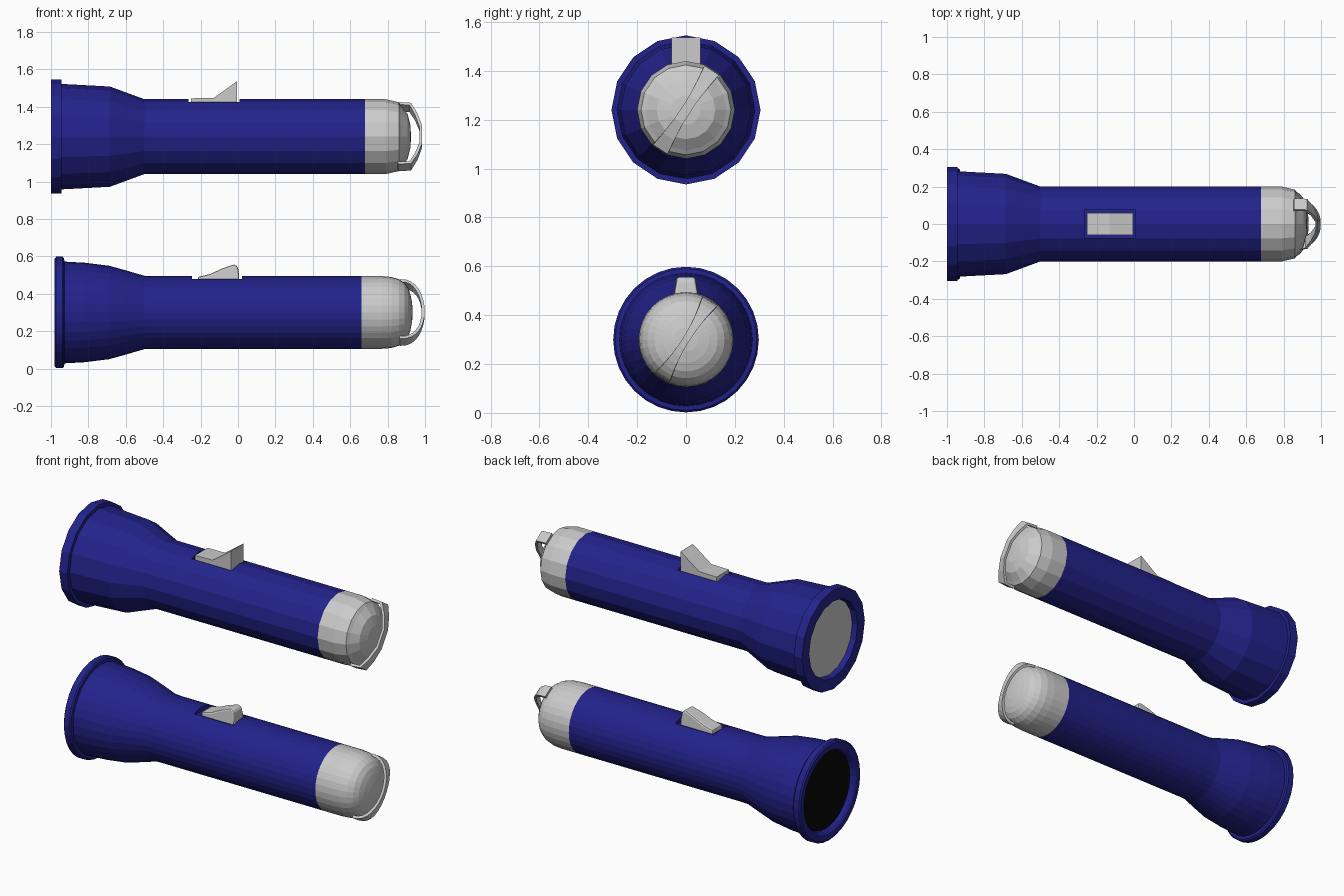
import bpy, bmesh
from math import sin, cos, pi, radians

if "Cube" in bpy.data.objects:
    bpy.data.objects.remove(bpy.data.objects["Cube"])


def material(name, rgb):
    m = bpy.data.materials.new(name)
    m.diffuse_color = (*rgb, 1)
    m.use_nodes = True
    m.node_tree.nodes["Principled BSDF"].inputs["Base Color"].default_value = m.diffuse_color
    return m


BLUE = material("blue_plastic", (0.016, 0.016, 0.26))
BLACK = material("black_lens", (0.002, 0.002, 0.002))


def finish(bm, name, mat=None):
    bmesh.ops.recalc_face_normals(bm, faces=bm.faces)
    me = bpy.data.meshes.new(name)
    bm.to_mesh(me)
    bm.free()
    ob = bpy.data.objects.new(name, me)
    bpy.context.collection.objects.link(ob)
    if mat:
        me.materials.append(mat)
    return ob


def lathe(name, profile, n, cz, mat=None):
    """Spin (x, radius) points around the x axis at height cz."""
    bm = bmesh.new()
    rings = []
    for x, r in profile:
        if r == 0:
            rings.append([bm.verts.new((x, 0, cz))] * n)
        else:
            rings.append([bm.verts.new((x, r * sin(2 * pi * i / n), cz + r * cos(2 * pi * i / n)))
                          for i in range(n)])
    for a, b in zip(rings, rings[1:]):
        for i in range(n):
            j = (i + 1) % n
            bm.faces.new(list(dict.fromkeys((a[i], a[j], b[j], b[i]))))
    return finish(bm, name, mat)


def prism(name, points, cz, mat=None):
    """Extrude an (x, height above axis, half width) outline across y."""
    bm = bmesh.new()
    sides = [[bm.verts.new((x, s * w, cz + z)) for x, z, w in points] for s in (-1, 1)]
    for side in sides:
        bm.faces.new(side)
    n = len(points)
    for i in range(n):
        j = (i + 1) % n
        bm.faces.new((sides[0][i], sides[0][j], sides[1][j], sides[1][i]))
    return finish(bm, name, mat)


def cut_pocket(body, x0, x1, floor, half, cz):
    cutter = prism("pocket_cutter", [(x0, floor, half), (x1, floor, half),
                                     (x1, 0.3, half), (x0, 0.3, half)], cz)
    cutter.hide_render = True
    mod = body.modifiers.new("pocket", 'BOOLEAN')
    mod.object = cutter
    mod.operation = 'DIFFERENCE'
    mod.solver = 'EXACT'
    bpy.context.view_layer.objects.active = body
    bpy.ops.object.modifier_apply(modifier=mod.name)
    bpy.data.objects.remove(cutter)


def hang_loop(name, path, cz, angle, thick):
    """Bent strap from (u, x, half width) points, lying along a diagonal."""
    c, s = cos(radians(angle)), sin(radians(angle))
    bm = bmesh.new()
    rows = []
    for k, (u, x, w) in enumerate(path):
        p, q = path[max(k - 1, 0)], path[min(k + 1, len(path) - 1)]
        du, dx = q[0] - p[0], q[1] - p[1]
        d = (du * du + dx * dx) ** 0.5
        row = []
        for side, depth in ((-1, 0), (1, 0), (1, thick), (-1, thick)):
            uu, xx, v = u - dx / d * -depth, x - du / d * depth, side * w
            row.append(bm.verts.new((xx, uu * c - v * s, cz + uu * s + v * c)))
        rows.append(row)
    for a, b in zip(rows, rows[1:]):
        for i in range(4):
            j = (i + 1) % 4
            bm.faces.new((a[i], a[j], b[j], b[i]))
    bm.faces.new(rows[0])
    bm.faces.new(rows[-1])
    return finish(bm, name)


# ---- Upper torch: low poly, 16 sides ----
Z1 = 1.24
body = lathe("low_body", [(-0.96, 0), (-0.96, 0.23), (-1, 0.235), (-1, 0.305), (-0.945, 0.305),
                          (-0.945, 0.282), (-0.685, 0.268), (-0.5, 0.2), (0.68, 0.2), (0.68, 0)],
             16, Z1, BLUE)
cut_pocket(body, -0.265, 0.008, 0.165, 0.074, Z1)
lathe("low_lens", [(-0.968, 0), (-0.968, 0.228), (-0.961, 0.228), (-0.961, 0)], 16, Z1)
lathe("low_end_cap", [(0.68, 0), (0.68, 0.2), (0.79, 0.2), (0.86, 0.184), (0.872, 0.165),
                      (0.907, 0.12), (0.922, 0.06), (0.925, 0)], 16, Z1)
prism("low_switch", [(x, z, 0.06) for x, z in
                     ((-0.25, 0.15), (-0.25, 0.205), (-0.13, 0.207), (-0.005, 0.297), (-0.005, 0.15))], Z1)
half = [(0.198, 0.855, 0.035), (0.193, 0.925, 0.035), (0.13, 0.96, 0.027), (0.055, 0.985, 0.02)]
hang_loop("low_hang_loop", [(-u, x, w) for u, x, w in half] + half[::-1], Z1, 57, 0.016)

# ---- Lower torch: smoother, 32 sides ----
Z2 = 0.3
body = lathe("fine_body", [(-0.94, 0), (-0.94, 0.235), (-0.965, 0.24), (-0.977, 0.252), (-0.98, 0.268),
                           (-0.98, 0.288), (-0.972, 0.298), (-0.938, 0.298), (-0.93, 0.29),
                           (-0.928, 0.272), (-0.82, 0.266), (-0.69, 0.25), (-0.6, 0.225),
                           (-0.5, 0.196), (-0.45, 0.194), (0.66, 0.194), (0.66, 0)],
             32, Z2, BLUE)
cut_pocket(body, -0.245, 0.022, 0.168, 0.074, Z2)
lathe("fine_lens", [(-0.948, 0), (-0.948, 0.234), (-0.941, 0.234), (-0.941, 0)], 32, Z2, BLACK)
lathe("fine_end_cap", [(0.66, 0), (0.66, 0.194), (0.77, 0.194), (0.82, 0.19), (0.86, 0.178),
                       (0.89, 0.158), (0.91, 0.13), (0.922, 0.095), (0.931, 0.05), (0.934, 0)], 32, Z2)
switch = prism("fine_switch", [(-0.215, 0.15, 0.05), (-0.215, 0.19, 0.05), (-0.15, 0.205, 0.048),
                               (-0.085, 0.235, 0.044), (-0.02, 0.258, 0.037), (0.0, 0.243, 0.04),
                               (0.006, 0.195, 0.048), (0.006, 0.15, 0.05)], Z2)
bev = switch.modifiers.new("rounding", 'BEVEL')
bev.width = 0.01
bev.segments = 2
loop = []
for k in range(17):
    a = pi * (k / 16 - 0.5)
    loop.append((0.188 * sin(a), 0.865 + 0.133 * cos(a) ** 0.8 if abs(a) < 1.5 else 0.865,
                 0.014 + 0.022 * abs(sin(a)) ** 2))
hang_loop("fine_hang_loop", loop, Z2, 58, 0.016)
